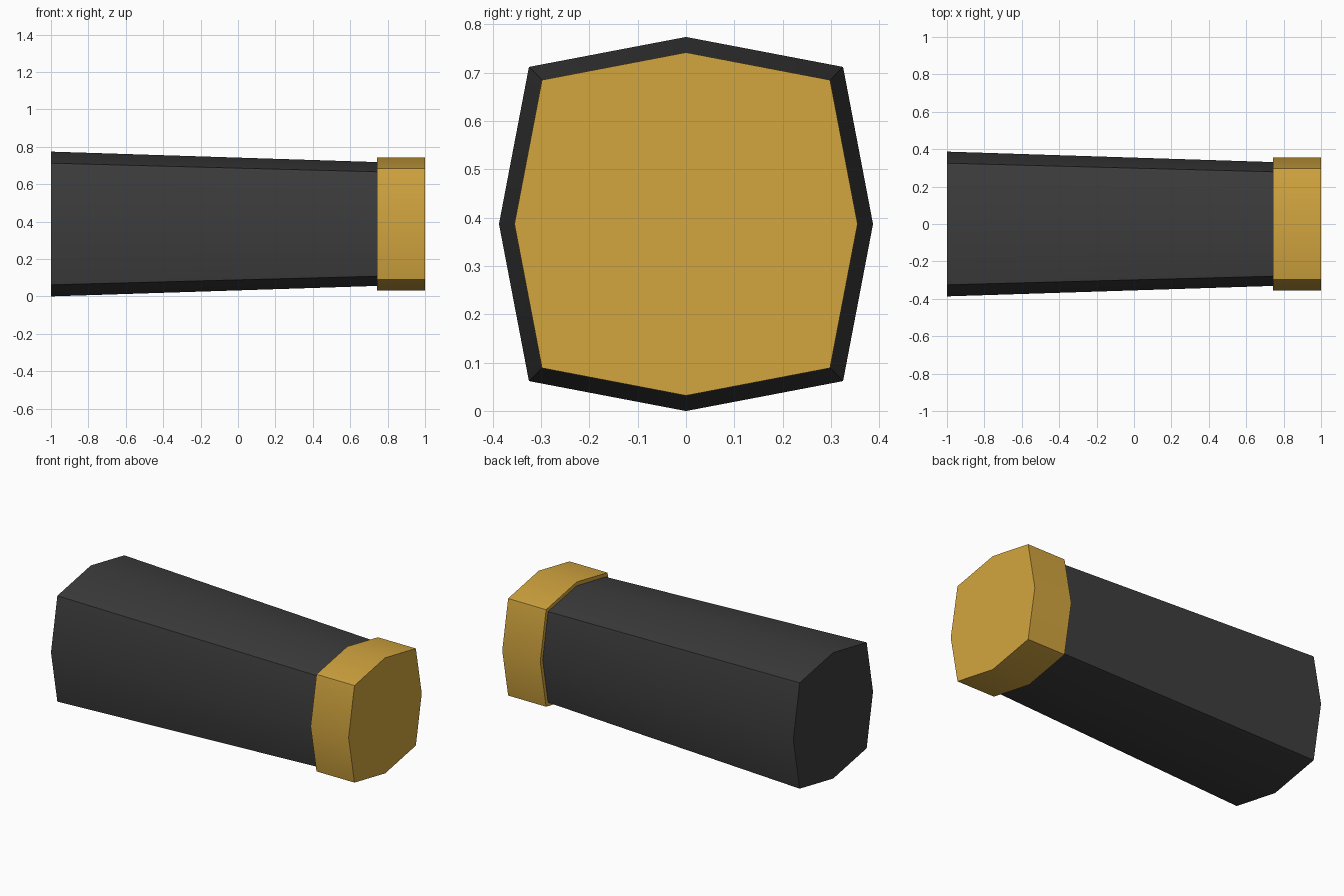
import bpy, bmesh, math

if "Cube" in bpy.data.objects:
    bpy.data.objects.remove(bpy.data.objects["Cube"])


def material(name, rgb):
    m = bpy.data.materials.new(name)
    m.diffuse_color = (*rgb, 1)
    m.use_nodes = True
    m.node_tree.nodes["Principled BSDF"].inputs["Base Color"].default_value = m.diffuse_color
    return m


black = material("matte_black", (0.046, 0.046, 0.046))
gold = material("brass_gold", (0.65, 0.38, 0.05))
CENTRE_Z = 0.387


def octagon_prism(name, x0, x1, start, end, mat):
    """Bulged-square prism along x; start and end are (mid_radius, corner_offset)."""
    bm = bmesh.new()
    rings = []
    for x, (mid, corner) in ((x0, start), (x1, end)):
        ring = []
        for i in range(8):
            r = mid if i % 2 == 0 else corner * math.sqrt(2)
            a = i * math.pi / 4
            ring.append(bm.verts.new((x, r * math.cos(a), CENTRE_Z + r * math.sin(a))))
        rings.append(ring)
        bm.faces.new(ring)
    for i in range(8):
        j = (i + 1) % 8
        bm.faces.new((rings[0][i], rings[0][j], rings[1][j], rings[1][i]))
    bmesh.ops.recalc_face_normals(bm, faces=bm.faces)
    mesh = bpy.data.meshes.new(name)
    bm.to_mesh(mesh)
    bm.free()
    mesh.materials.append(mat)
    ob = bpy.data.objects.new(name, mesh)
    bpy.context.collection.objects.link(ob)
    # Soft bulged sides, crisp corners
    bpy.ops.object.select_all(action='DESELECT')
    ob.select_set(True)
    bpy.context.view_layer.objects.active = ob
    bpy.ops.object.shade_smooth_by_angle(angle=math.radians(30))
    return ob


# Tapered dark body
octagon_prism("tapered_body", -1.0, 0.745, (0.387, 0.325), (0.331, 0.279), black)
# Gold end cap, slightly wider than the narrow end
octagon_prism("end_cap", 0.742, 1.0, (0.355, 0.298), (0.355, 0.298), gold)
